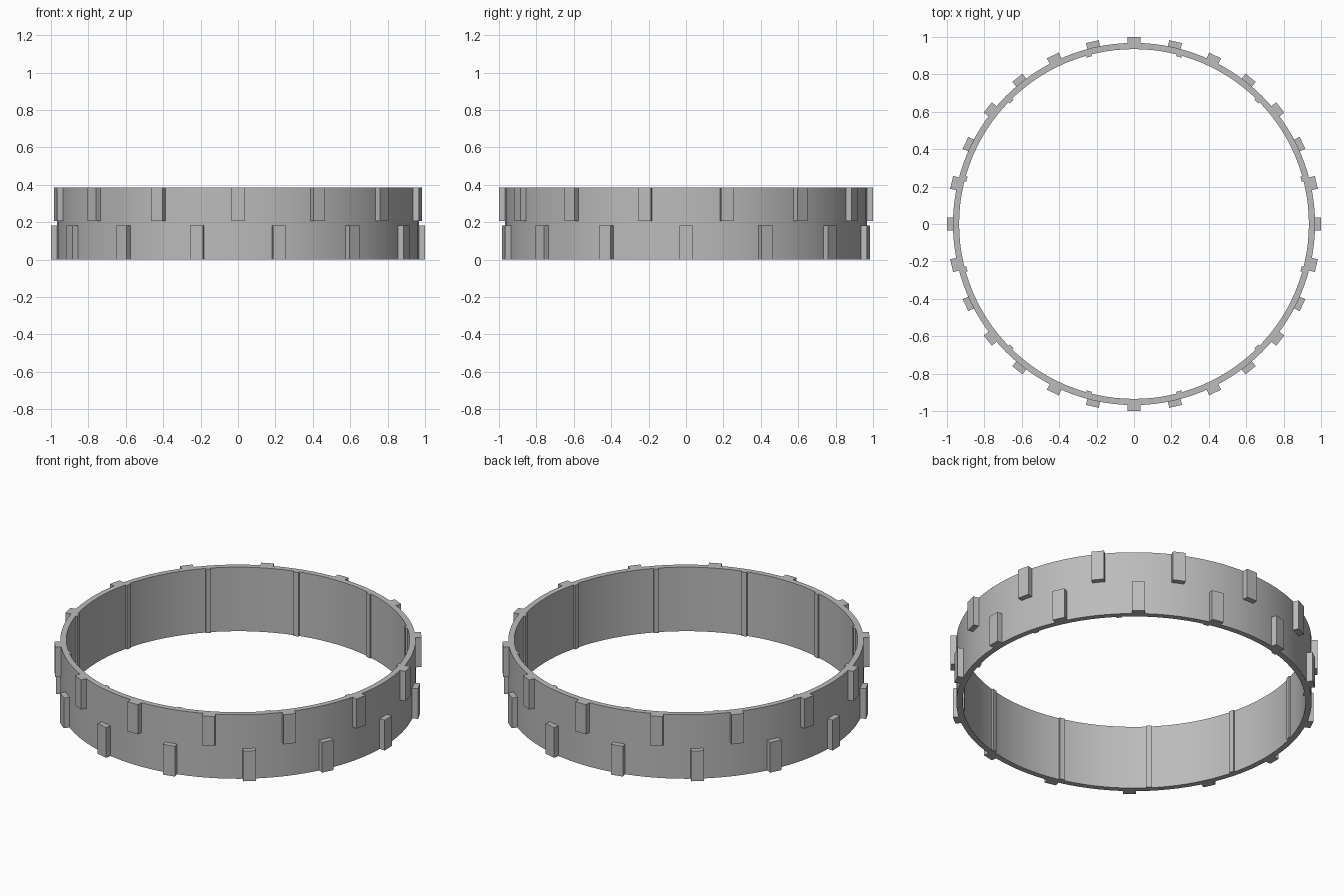
import bpy, bmesh, math
from mathutils import Matrix

cube = bpy.data.objects.get("Cube")
if cube:
    bpy.data.objects.remove(cube, do_unlink=True)

HEIGHT, OUTER, INNER = 0.385, 0.968, 0.935

grey = bpy.data.materials.new("plain_grey")
grey.use_nodes = True
grey.diffuse_color = (0.5, 0.5, 0.5, 1)
grey.node_tree.nodes["Principled BSDF"].inputs["Base Color"].default_value = (0.5, 0.5, 0.5, 1)


def finish(bm, name):
    bmesh.ops.recalc_face_normals(bm, faces=bm.faces)
    mesh = bpy.data.meshes.new(name)
    bm.to_mesh(mesh)
    bm.free()
    mesh.materials.append(grey)
    obj = bpy.data.objects.new(name, mesh)
    bpy.context.collection.objects.link(obj)
    return obj


def radial_boxes(name, count, start, r0, r1, width, z0, z1):
    """Boxes spaced evenly round the ring, between radii r0 and r1."""
    bm = bmesh.new()
    size = Matrix.Diagonal((r1 - r0, width, z1 - z0, 1))
    place = Matrix.Translation(((r0 + r1) / 2, 0, (z0 + z1) / 2))
    for i in range(count):
        turn = Matrix.Rotation(start + math.tau * i / count, 4, 'Z')
        bmesh.ops.create_cube(bm, size=1, matrix=turn @ place @ size)
    return finish(bm, name)


# Band: rectangular section spun round the axis
bm = bmesh.new()
section = [(INNER, 0), (OUTER, 0), (OUTER, HEIGHT), (INNER, HEIGHT)]
verts = [bm.verts.new((r, 0, z)) for r, z in section]
edges = [bm.edges.new((verts[i], verts[(i + 1) % 4])) for i in range(4)]
bmesh.ops.spin(bm, geom=verts + edges, axis=(0, 0, 1), cent=(0, 0, 0),
               angle=math.tau, steps=112, use_merge=True)
bmesh.ops.remove_doubles(bm, verts=bm.verts, dist=0.0001)
band = finish(bm, "band")
bpy.context.view_layer.objects.active = band
band.select_set(True)
bpy.ops.object.shade_smooth_by_angle(angle=math.radians(30))

# Two staggered rows of outer lugs
radial_boxes("upper_lugs", 14, math.pi / 2, 0.955, 1.0, 0.07, 0.207, HEIGHT)
radial_boxes("lower_lugs", 14, 0, 0.955, 1.0, 0.07, 0, 0.182)

# Thin full-height ribs on the inside
radial_boxes("inner_ribs", 12, math.radians(15), 0.925, 0.945, 0.03, 0, HEIGHT)
